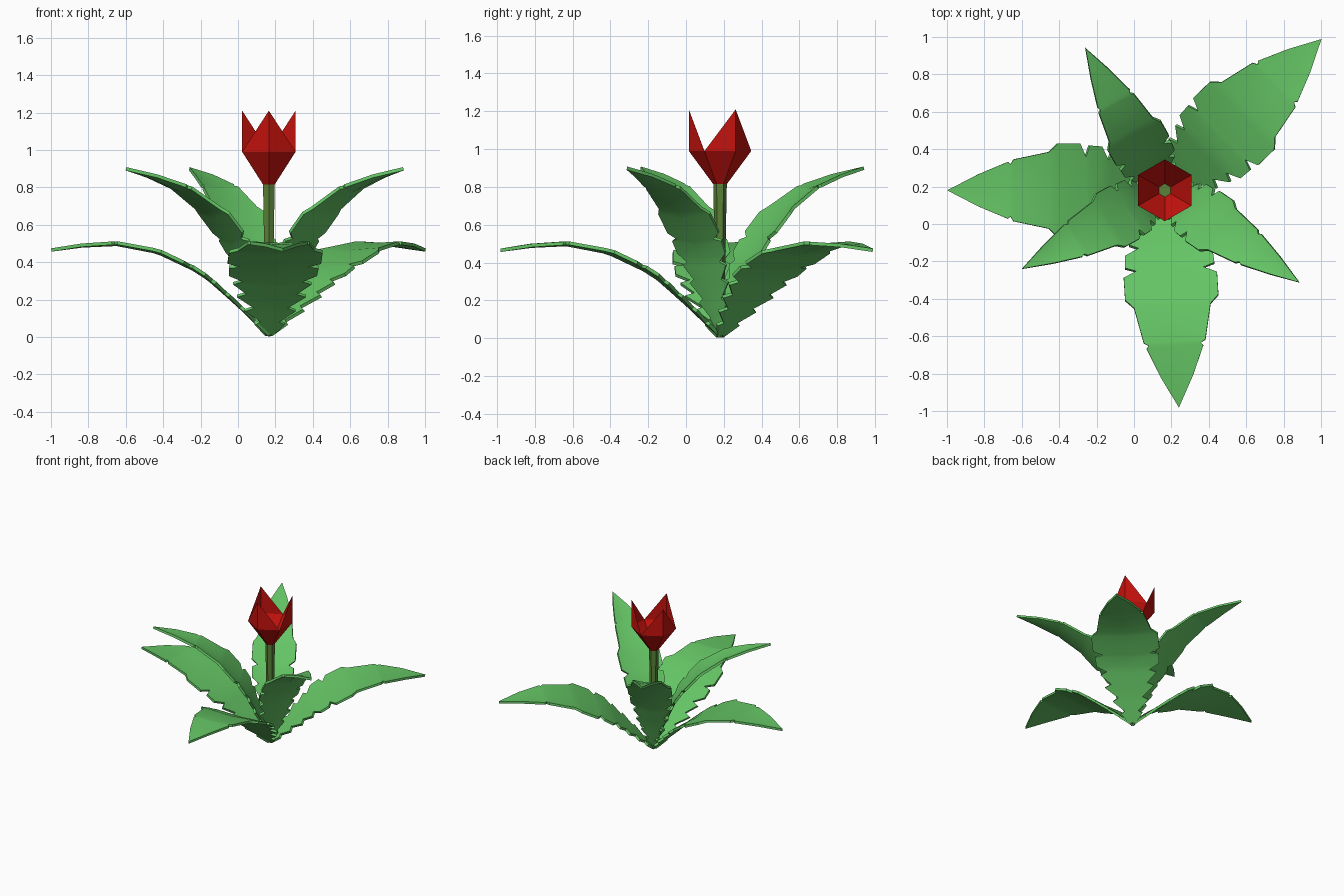
import bpy, bmesh
from math import radians, sin, cos, pi
from mathutils import Matrix, Vector

if "Cube" in bpy.data.objects:
    bpy.data.objects.remove(bpy.data.objects["Cube"])

CX, CY = 0.165, 0.18


def material(name, rgb):
    m = bpy.data.materials.new(name)
    m.diffuse_color = (*rgb, 1)
    m.use_nodes = True
    m.node_tree.nodes["Principled BSDF"].inputs["Base Color"].default_value = m.diffuse_color
    return m


LEAF = material("leaf_green", (0.13, 0.56, 0.13))
STEM = material("stem_green", (0.10, 0.22, 0.04))
RED = material("petal_red", (0.55, 0.006, 0.004))


def make_object(name, bm, mat):
    mesh = bpy.data.meshes.new(name)
    bm.to_mesh(mesh)
    bm.free()
    mesh.materials.append(mat)
    ob = bpy.data.objects.new(name, mesh)
    bpy.context.collection.objects.link(ob)
    return ob


# Arching midrib: (distance from centre, height)
RIB = [(0, .01), (.165, .17), (.315, .303), (.385, .353), (.585, .448),
       (.7, .48), (.815, .495), (1.035, .485), (1.163, .465)]
# Toothed outline: (distance from centre, half width)
OUTLINE = [(0, .02), (.06, .08), (.075, .05), (.13, .135), (.15, .09),
           (.21, .185), (.23, .135), (.285, .21), (.305, .16), (.34, .235),
           (.405, .24), (.425, .18), (.455, .25), (.575, .25), (.62, .205),
           (.81, .165), (.825, .14), (.84, .152), (1.0, .085), (1.163, 0)]


def rib_height(r):
    for (r0, z0), (r1, z1) in zip(RIB, RIB[1:]):
        if r <= r1:
            return z0 + (z1 - z0) * (r - r0) / (r1 - r0)
    return RIB[-1][1]


def make_leaf(name, azimuth, pitch, width, fold):
    bm = bmesh.new()
    rows = []
    for r, w in OUTLINE:
        z = rib_height(r)
        rows.append([bm.verts.new((r, s * w * width, z + abs(s) * w * fold))
                     for s in (-1, 0, 1)])
    for a, b in zip(rows, rows[1:]):
        for i in (0, 1):
            bm.faces.new((a[i], b[i], b[i + 1], a[i + 1]))
    bmesh.ops.remove_doubles(bm, verts=bm.verts, dist=1e-5)
    bm.transform(Matrix.Translation((CX, CY, 0))
                 @ Matrix.Rotation(radians(azimuth), 4, 'Z')
                 @ Matrix.Rotation(radians(-pitch), 4, 'Y'))
    ob = make_object(name, bm, LEAF)
    mod = ob.modifiers.new("thickness", 'SOLIDIFY')
    mod.thickness = 0.018
    mod.offset = 0
    bpy.ops.object.select_all(action='DESELECT')
    ob.select_set(True)
    bpy.context.view_layer.objects.active = ob
    bpy.ops.object.modifier_apply(modifier=mod.name)
    bpy.ops.object.shade_smooth_by_angle(angle=radians(30))


# Three broad low leaves and three narrow upright ones
for i, az in enumerate((180, 44, -86.3)):
    make_leaf(f"broad_leaf_{i + 1}", az, 0, 1.0, 0.05)
for i, az in enumerate((119.2, 208.8, -34.4)):
    make_leaf(f"upright_leaf_{i + 1}", az, 24.1, 0.65, 0.1)


def hex_ring(bm, radius, z):
    return [bm.verts.new((CX + radius * cos(a), CY + radius * sin(a), z))
            for a in (-pi / 2 + k * pi / 3 for k in range(6))]


def bridge(bm, a, b):
    for i in range(6):
        j = (i + 1) % 6
        bm.faces.new((a[i], a[j], b[j], b[i]))


# Six-sided stem, tapering towards the root
bm = bmesh.new()
low, high = hex_ring(bm, 0.02, 0.01), hex_ring(bm, 0.036, 0.82)
bridge(bm, low, high)
bm.faces.new(low[::-1])
bm.faces.new(high)
make_object("stem", bm, STEM)

# Open six-sided cup with three pointed petals
bm = bmesh.new()
base, rim = hex_ring(bm, 0.036, 0.815), hex_ring(bm, 0.165, 0.99)
bridge(bm, base, rim)
for k in (0, 2, 4):
    tip = bm.verts.new(rim[k].co + Vector((0, 0, 0.22)))
    bm.faces.new((rim[k - 1], rim[k], tip))
    bm.faces.new((rim[k], rim[k + 1], tip))
make_object("flower", bm, RED)
